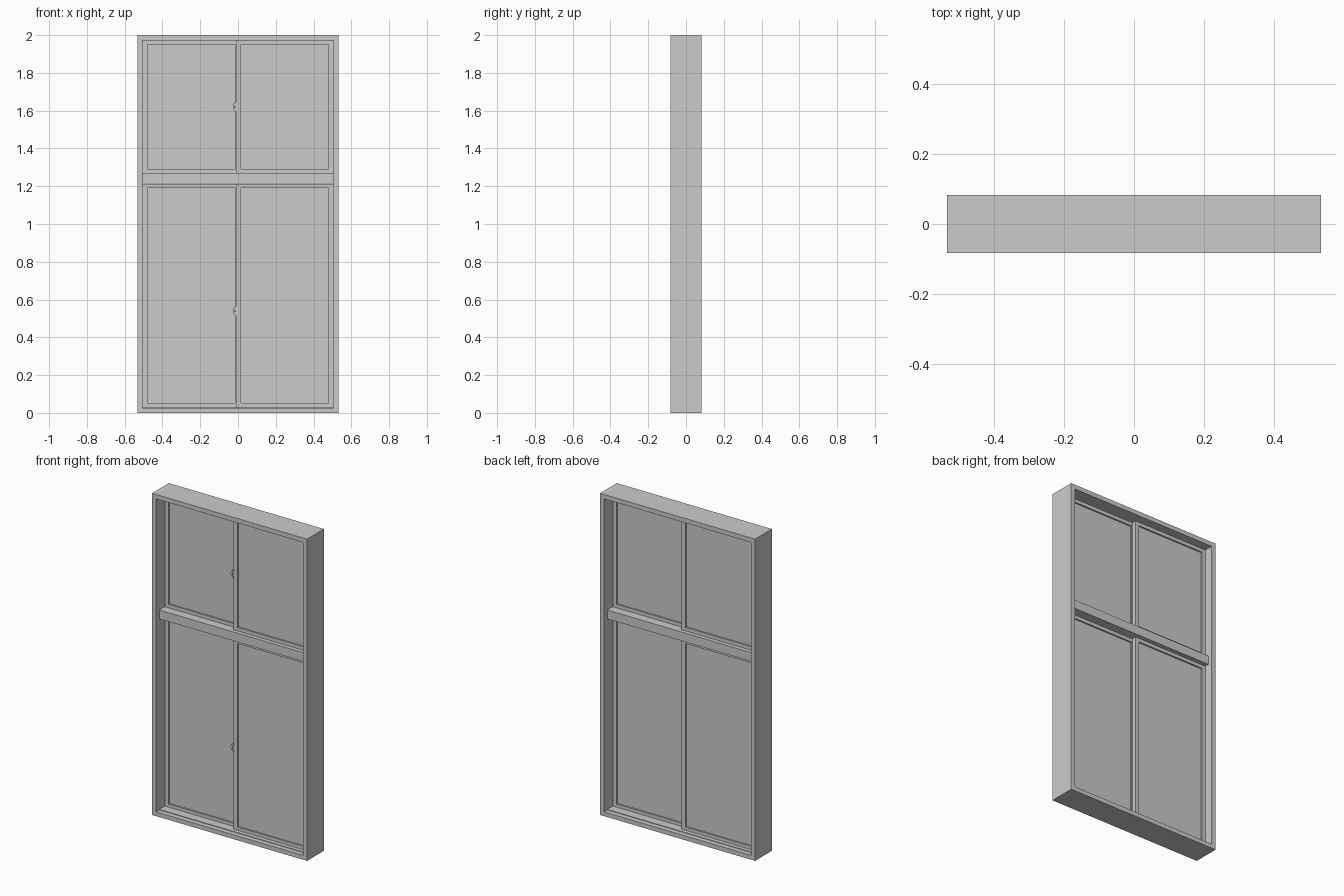
import bpy, bmesh, math

if "Cube" in bpy.data.objects:
    bpy.data.objects.remove(bpy.data.objects["Cube"])


def prism(name, loops, y0, y1):
    """Extrude an outline (or an outer + inner outline ring) in XZ along y."""
    bm = bmesh.new()
    layers = [[[bm.verts.new((x, y, z)) for x, z in lp] for lp in loops] for y in (y0, y1)]
    n = len(loops[0])
    for front, back in zip(*layers):
        for i in range(n):
            j = (i + 1) % n
            bm.faces.new((front[i], front[j], back[j], back[i]))
    for layer in layers:
        if len(loops) == 1:
            bm.faces.new(layer[0])
        else:
            for i in range(n):
                j = (i + 1) % n
                bm.faces.new((layer[0][i], layer[0][j], layer[1][j], layer[1][i]))
    bmesh.ops.recalc_face_normals(bm, faces=bm.faces)
    me = bpy.data.meshes.new(name)
    bm.to_mesh(me)
    bm.free()
    ob = bpy.data.objects.new(name, me)
    bpy.context.collection.objects.link(ob)
    return ob


def rect(x0, x1, z0, z1):
    return [(x0, z0), (x1, z0), (x1, z1), (x0, z1)]


def sash(name, x0, x1, z0, z1, y0, y1, w=0.026):
    # Rail and stile frame, with a recessed pane
    inner = rect(x0 + w, x1 - w, z0 + w * 0.85, z1 - w * 0.85)
    prism(name + "_sash", [rect(x0, x1, z0, z1), inner], y0, y1)
    m = (y0 + y1) / 2
    g = 0.002
    prism(name + "_glass", [rect(x0 + w - g, x1 - w + g, z0 + w * 0.85 - g, z1 - w * 0.85 + g)],
          m - 0.003, m + 0.003)


def crescent_lock(name, z):
    # Half-moon catch on the edge of the front sash
    n = 12
    outer = [(-0.008 - 0.019 * math.sin(math.pi * i / n),
              z + 0.025 * math.cos(math.pi * i / n)) for i in range(n + 1)]
    inner = [(-0.008 - 0.007 * math.sin(math.pi * i / n),
              z + 0.017 * math.cos(math.pi * i / n)) for i in range(n, -1, -1)]
    prism(name, [outer + inner], -0.034, -0.022)
    prism(name + "_base", [rect(-0.014, -0.004, z - 0.018, z + 0.018)], -0.030, -0.012)


# Outer frame
D = 0.0825
prism("outer_frame", [rect(-0.533, 0.533, 0, 2), rect(-0.505, 0.505, 0.027, 1.972)], -D, D)

# Transom and low sill track
prism("transom", [rect(-0.505, 0.505, 1.215, 1.27)], -0.052, 0.052)
prism("sill_track", [rect(-0.505, 0.505, 0.02, 0.031)], -0.052, 0.052)

# Sliding sashes: right one in front, left one behind
for label, z0, z1, lock_z in (("lower", 0.029, 1.213, 0.54), ("upper", 1.27, 1.972, 1.62)):
    sash(label + "_right", -0.011, 0.505, z0, z1, -0.027, -0.002)
    sash(label + "_left", -0.505, 0.011, z0, z1, 0.002, 0.027)
    crescent_lock(label + "_lock", lock_z)
